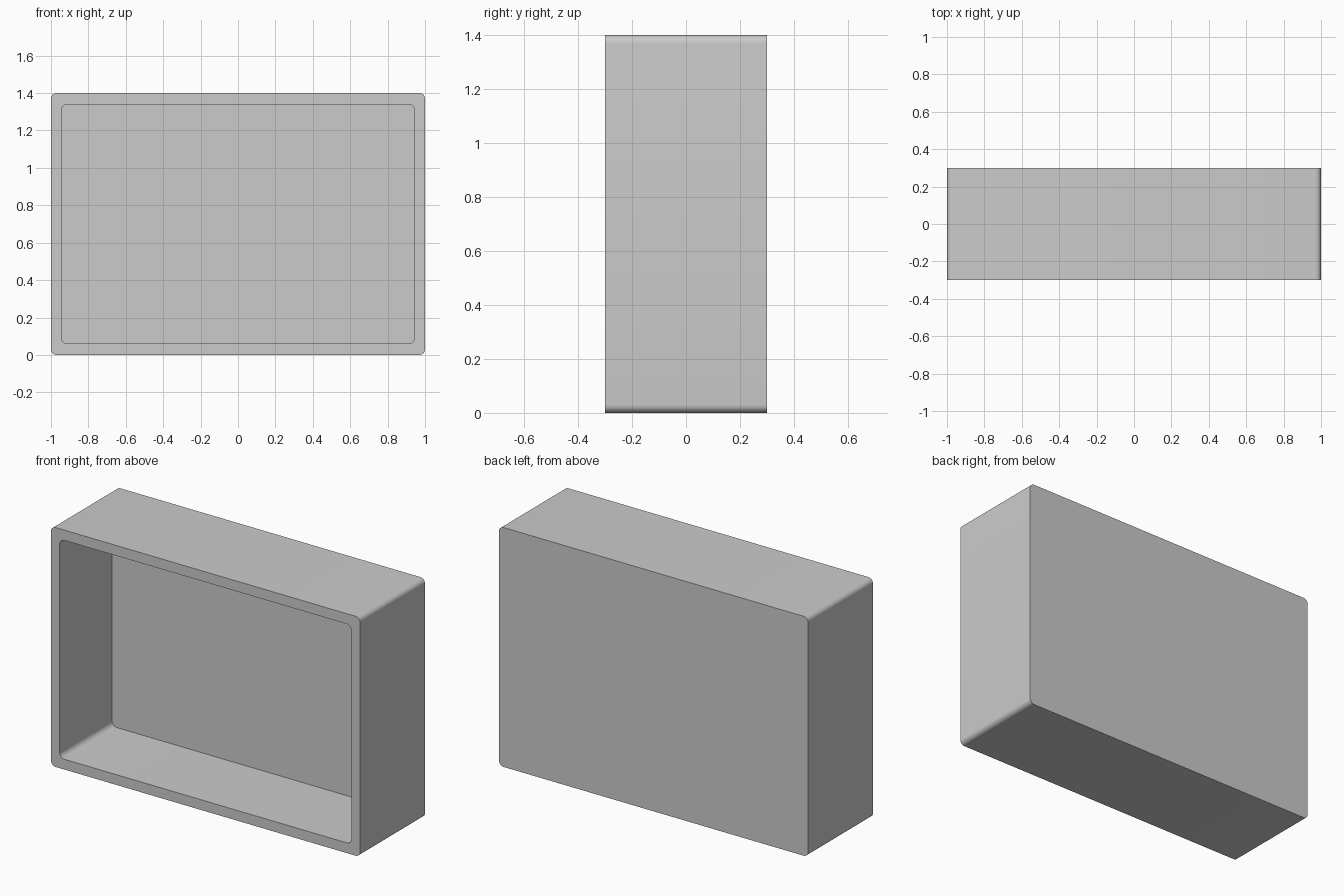
import bpy, bmesh
from math import sin, cos, pi

if "Cube" in bpy.data.objects:
    bpy.data.objects.remove(bpy.data.objects["Cube"])

SEG = 8  # segments per rounded corner


def ring(bm, x, z0, z1, r, y):
    """Rounded rectangle in the XZ plane at depth y."""
    corners = [(x - r, z1 - r), (-x + r, z1 - r), (-x + r, z0 + r), (x - r, z0 + r)]
    verts = []
    for i, (cx, cz) in enumerate(corners):
        for k in range(SEG + 1):
            a = (i + k / SEG) * pi / 2
            verts.append(bm.verts.new((cx + r * cos(a), y, cz + r * sin(a))))
    return verts


bm = bmesh.new()
# Back panel outline, front rim outer and inner edges, recess floor
rings = [
    ring(bm, 1.0, 0.0, 1.4, 0.03, 0.3),
    ring(bm, 1.0, 0.0, 1.4, 0.03, -0.3),
    ring(bm, 0.944, 0.06, 1.34, 0.032, -0.3),
    ring(bm, 0.944, 0.06, 1.34, 0.032, 0.185),
]
for a, b in zip(rings, rings[1:]):
    for i in range(len(a)):
        j = (i + 1) % len(a)
        bm.faces.new((a[i], a[j], b[j], b[i]))
bm.faces.new(rings[0])
bm.faces.new(rings[-1])
bmesh.ops.recalc_face_normals(bm, faces=bm.faces)

# Open-fronted box
mesh = bpy.data.meshes.new("open_box")
bm.to_mesh(mesh)
bm.free()
box = bpy.data.objects.new("open_box", mesh)
bpy.context.collection.objects.link(box)
bpy.context.view_layer.objects.active = box
box.select_set(True)
bpy.ops.object.shade_smooth_by_angle()
